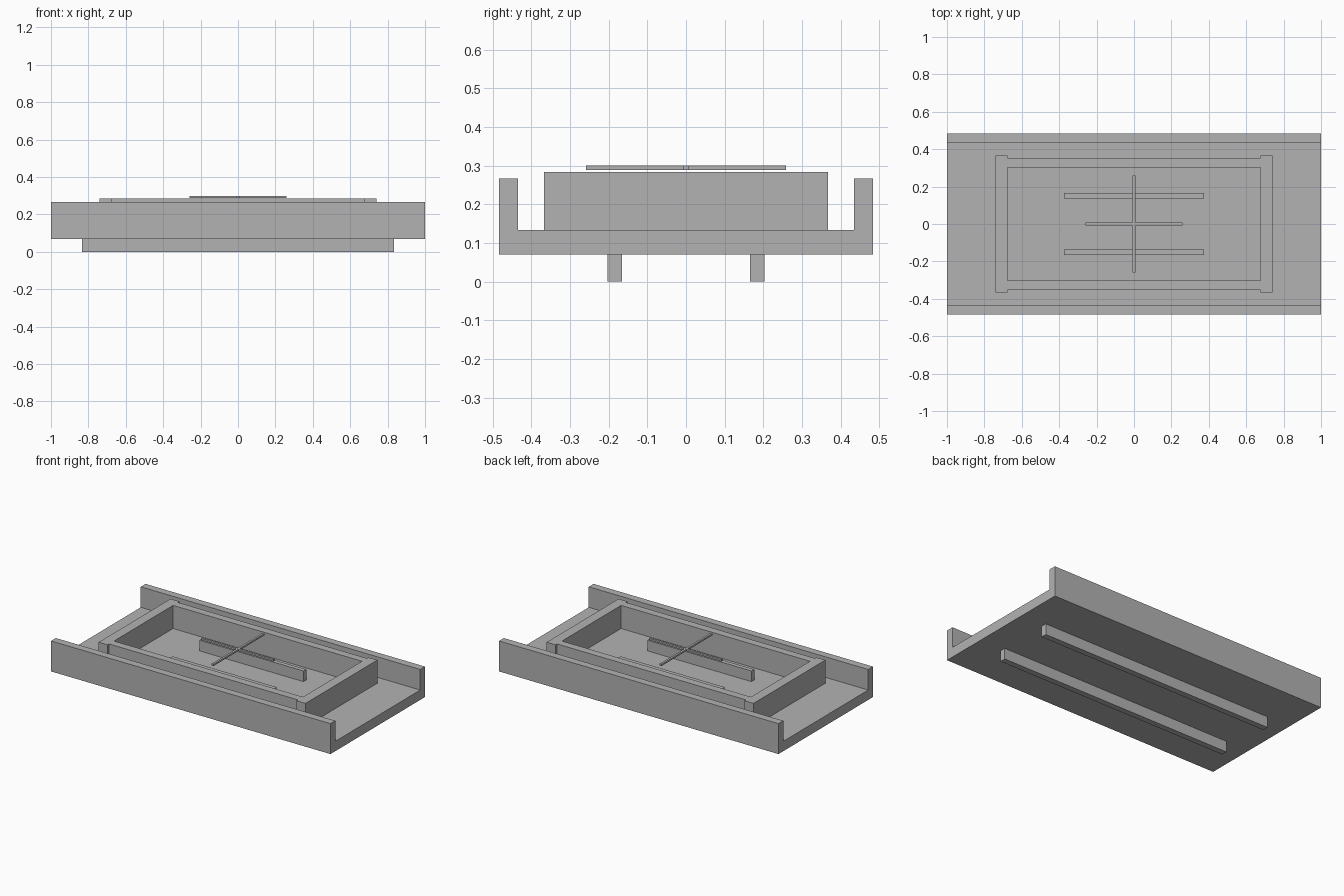
import bpy
import bmesh

old = bpy.data.objects.get("Cube")
if old:
    bpy.data.objects.remove(old, do_unlink=True)

grey = bpy.data.materials.new("plain_grey")
grey.use_nodes = True
grey.diffuse_color = (0.45, 0.45, 0.45, 1)
grey.node_tree.nodes["Principled BSDF"].inputs["Base Color"].default_value = grey.diffuse_color


def add_object(name, bm):
    bmesh.ops.recalc_face_normals(bm, faces=bm.faces)
    mesh = bpy.data.meshes.new(name)
    bm.to_mesh(mesh)
    bm.free()
    mesh.materials.append(grey)
    obj = bpy.data.objects.new(name, mesh)
    bpy.context.collection.objects.link(obj)
    return obj


def box(name, xs, ys, zs):
    bm = bmesh.new()
    bmesh.ops.create_cube(bm, size=1)
    for v in bm.verts:
        v.co = [lo + (c + 0.5) * (hi - lo) for c, (lo, hi) in zip(v.co, (xs, ys, zs))]
    return add_object(name, bm)


def prism(name, profile, half_length):
    """Extrude a (y, z) profile along x."""
    bm = bmesh.new()
    face = bm.faces.new([bm.verts.new((-half_length, y, z)) for y, z in profile])
    out = bmesh.ops.extrude_face_region(bm, geom=[face], use_keep_orig=True)
    moved = [g for g in out["geom"] if isinstance(g, bmesh.types.BMVert)]
    bmesh.ops.translate(bm, verts=moved, vec=(2 * half_length, 0, 0))
    return add_object(name, bm)


UNDER, FLOOR, LIP, FRAME_TOP = 0.07, 0.134, 0.267, 0.284
WIDE, LIP_IN = 0.483, 0.434

# Open-ended tray with a raised lip along front and back
half = [(WIDE, UNDER), (WIDE, LIP), (LIP_IN, LIP), (LIP_IN, FLOOR)]
prism("tray", half + [(-y, z) for y, z in reversed(half)], 1.0)

# Parts mirrored front to back: runners, long walls, inner bars
for side, s in (("front", -1), ("back", 1)):
    def span(a, b):
        return sorted((s * a, s * b))
    box(side + "_runner", (-0.833, 0.833), span(0.165, 0.203), (0, UNDER))
    box(side + "_long_wall", (-0.676, 0.676), span(0.302, 0.352), (FLOOR, FRAME_TOP))
    box(side + "_inner_bar", (-0.373, 0.373), span(0.137, 0.165), (FLOOR, 0.203))

# Parts mirrored left to right: end walls and short cross arms
for side, s in (("right", -1), ("left", 1)):
    box(side + "_end_wall", sorted((s * 0.676, s * 0.74)), (-0.367, 0.367), (FLOOR, FRAME_TOP))
    box(side + "_cross_arm", sorted((s * 0.007, s * 0.259)), (-0.007, 0.007), (0.289, 0.3))

# Thin cross bar held above the frame
box("long_cross_bar", (-0.007, 0.007), (-0.259, 0.259), (0.289, 0.3))
